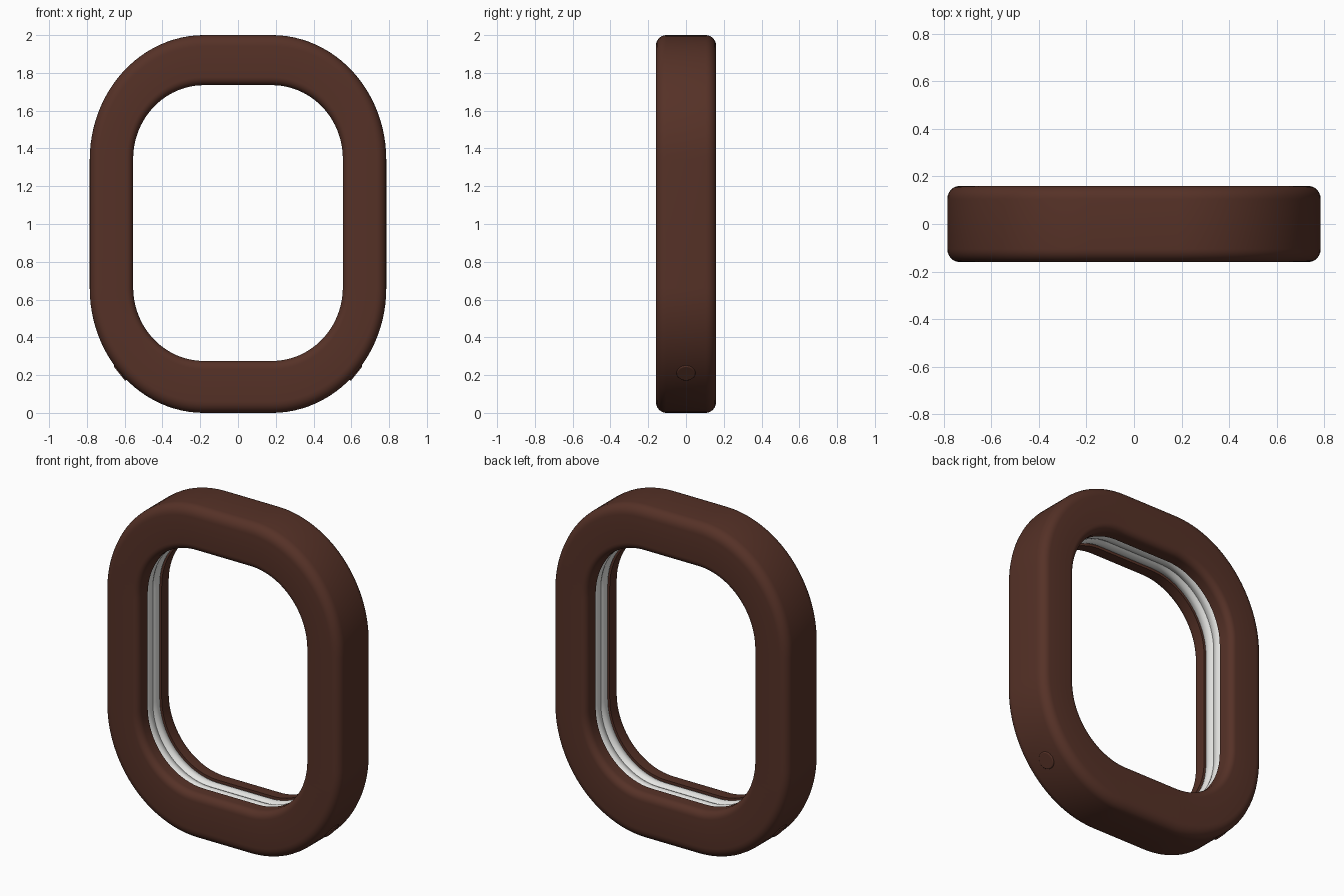
import bpy
import bmesh
import math
from mathutils import Vector

cube = bpy.data.objects.get("Cube")
if cube:
    bpy.data.objects.remove(cube, do_unlink=True)


def make_material(name, color):
    mat = bpy.data.materials.new(name)
    mat.use_nodes = True
    mat.diffuse_color = (*color, 1)
    bsdf = mat.node_tree.nodes["Principled BSDF"]
    bsdf.inputs["Base Color"].default_value = (*color, 1)
    bsdf.inputs["Roughness"].default_value = 0.6
    return mat


brown = make_material("dark brown", (0.092, 0.031, 0.020))
white = make_material("soft white", (0.80, 0.80, 0.78))

HALF_DEPTH = 0.16
WALL = 0.25          # nominal wall thickness of the ring
CORNER_STEPS = 24


def arc(cx, cy, r, start, end, steps=6):
    """Points of an arc, angles in degrees."""
    angles = [math.radians(start + (end - start) * i / steps) for i in range(steps + 1)]
    return [(cx + r * math.cos(a), cy + r * math.sin(a)) for a in angles]


def loop_points(offset, y):
    """Rounded-rectangle loop at a distance outward from the inner opening."""
    t = offset / WALL
    rx, rz = 0.375 + 0.23 * t, 0.39 + 0.27 * t
    mid_z = 1 + 0.005 * (1 - t)
    points = []
    for quarter, (sx, sz) in enumerate([(1, 1), (-1, 1), (-1, -1), (1, -1)]):
        for i in range(CORNER_STEPS + 1):
            a = math.pi / 2 * (quarter + i / CORNER_STEPS)
            points.append((sx * 0.18 + rx * math.cos(a), y,
                           mid_z + sz * 0.34 + rz * math.sin(a)))
    return points


def finish(obj, mat, angle):
    obj.data.materials.append(mat)
    bpy.ops.object.select_all(action="DESELECT")
    obj.select_set(True)
    bpy.context.view_layer.objects.active = obj
    bpy.ops.object.shade_smooth_by_angle(angle=math.radians(angle))


def sweep_ring(name, section, mat):
    """Carry a closed (offset, y) section around the rounded loop."""
    bm = bmesh.new()
    rings = [[bm.verts.new(p) for p in loop_points(u, y)] for u, y in section]
    n = len(rings[0])
    for k, ring in enumerate(rings):
        following = rings[(k + 1) % len(rings)]
        for i in range(n):
            j = (i + 1) % n
            bm.faces.new((ring[i], ring[j], following[j], following[i]))
    bmesh.ops.recalc_face_normals(bm, faces=bm.faces)
    mesh = bpy.data.meshes.new(name)
    bm.to_mesh(mesh)
    bm.free()
    obj = bpy.data.objects.new(name, mesh)
    bpy.context.collection.objects.link(obj)
    finish(obj, mat, 40)


# Outer frame: rounded edges, with a groove along the inner wall
inner_r, outer_r, groove = 0.04, 0.055, 0.067
front_half = (
    [(0.03, -groove), (0, -groove)]
    + arc(inner_r, inner_r - HALF_DEPTH, inner_r, 180, 270)
    + arc(WALL - outer_r, outer_r - HALF_DEPTH, outer_r, 270, 360)
)
back_half = [(u, -y) for u, y in reversed(front_half)]
sweep_ring("frame", front_half + back_half, brown)

# Liner: two soft beads meeting at a seam, seated in the groove
bead = [(0.014 - 0.011 * math.sin(math.pi * i / 8), -0.066 + 0.066 * i / 8)
        for i in range(9)]
liner = [(0.04, -0.066)] + bead + [(u, -y) for u, y in reversed(bead[:-1])] + [(0.04, 0.066)]
sweep_ring("inner_liner", liner, white)

# Small round buttons on the lower corners
for side, sx in (("left", 1), ("right", -1)):
    normal = Vector((sx * 0.78, 0, -0.62)).normalized()
    depth = 0.08
    bpy.ops.mesh.primitive_cylinder_add(
        vertices=32, radius=0.05, depth=depth,
        location=Vector((sx * 0.628, 0, 0.208)) - normal * depth / 2,
        rotation=normal.to_track_quat("Z", "Y").to_euler())
    button = bpy.context.object
    button.name = side + "_button"
    finish(button, brown, 40)
    bevel = button.modifiers.new("soft_edge", "BEVEL")
    bevel.width = 0.006
    bevel.segments = 3
